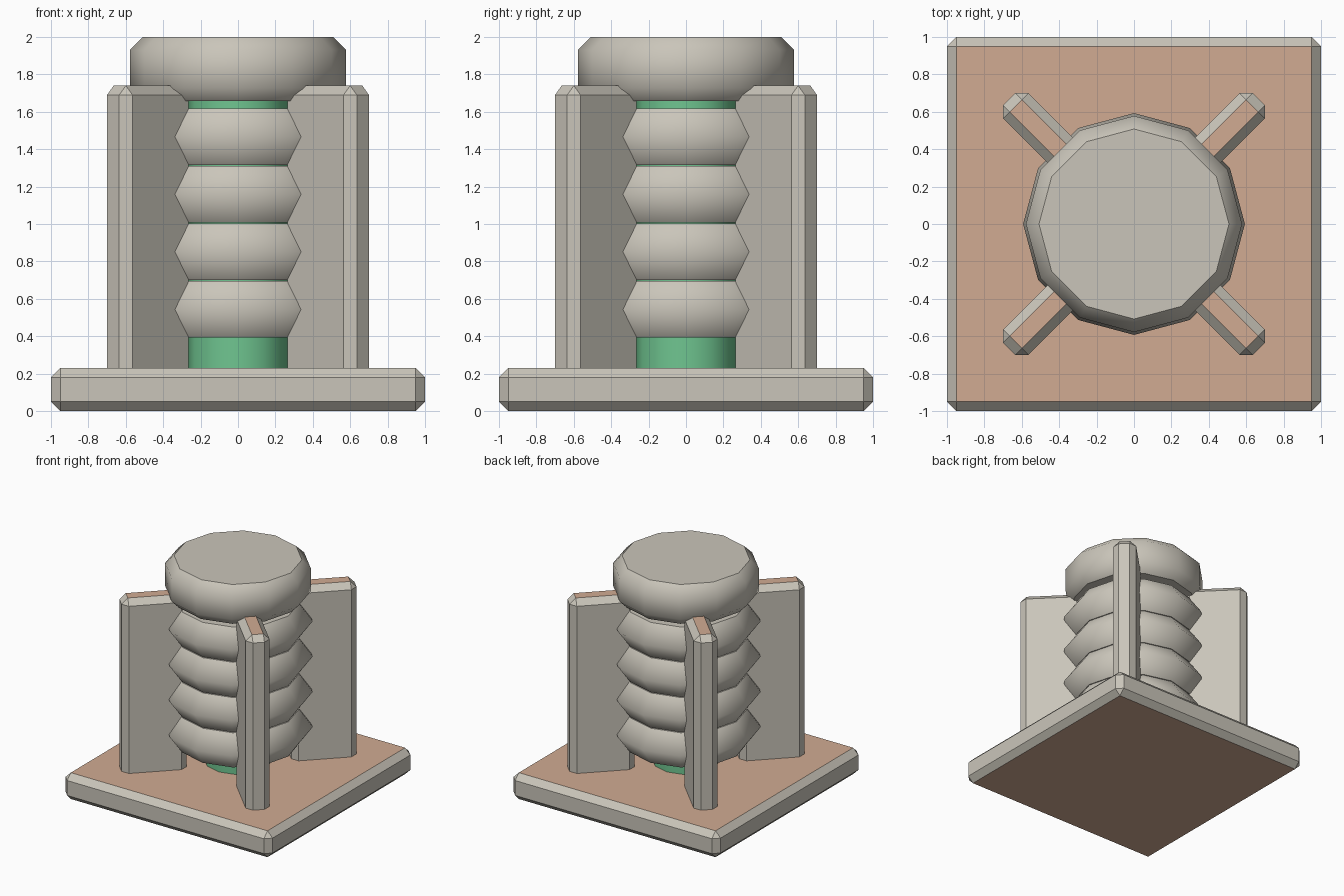
import bpy, bmesh, math
from mathutils import Matrix

if "Cube" in bpy.data.objects:
    bpy.data.objects.remove(bpy.data.objects["Cube"])


def material(name, rgb):
    m = bpy.data.materials.new(name)
    m.diffuse_color = (*rgb, 1)
    m.use_nodes = True
    m.node_tree.nodes["Principled BSDF"].inputs["Base Color"].default_value = m.diffuse_color
    return m


GREY = material("warm_grey", (0.59, 0.56, 0.49))
SALMON = material("salmon", (0.64, 0.41, 0.29))
GREEN = material("green", (0.16, 0.56, 0.28))


def finish(bm, name, mats):
    bmesh.ops.recalc_face_normals(bm, faces=bm.faces)
    me = bpy.data.meshes.new(name)
    bm.to_mesh(me)
    bm.free()
    for m in mats:
        me.materials.append(m)
    ob = bpy.data.objects.new(name, me)
    bpy.context.collection.objects.link(ob)
    return ob


def chamfered_box(name, lo, hi, c, turn=0.0):
    """Box with chamfered edges; large flat top and bottom are salmon."""
    bm = bmesh.new()
    bmesh.ops.create_cube(bm, size=1)
    for v in bm.verts:
        v.co = [lo[i] if v.co[i] < 0 else hi[i] for i in range(3)]
    bmesh.ops.bevel(bm, geom=bm.edges[:], offset=c, segments=1,
                    affect='EDGES', profile=0.5)
    bm.normal_update()
    for f in bm.faces:
        f.material_index = 1 if abs(f.normal.z) > 0.9 else 0
    bm.transform(Matrix.Rotation(turn, 4, 'Z'))
    return finish(bm, name, [GREY, SALMON])


def lathe(name, profile, mat, sides=12):
    """Stack of 12-sided rings: smooth sides, flat ends."""
    bm = bmesh.new()
    rings = []
    for r, z in profile:
        rings.append([bm.verts.new((r * math.cos(a), r * math.sin(a), z))
                      for a in (2 * math.pi * i / sides for i in range(sides))])
    for a, b in zip(rings, rings[1:]):
        for i in range(sides):
            j = (i + 1) % sides
            bm.faces.new((a[i], a[j], b[j], b[i])).smooth = True
    # the flat ends share no smoothing with the sides
    ends = [bm.faces.new(rings[0][::-1]), bm.faces.new(rings[-1])]
    for f in ends:
        for e in f.edges:
            e.smooth = False
    return finish(bm, name, [mat])


# square base plate
chamfered_box("base_plate", (-1, -1, 0), (1, 1, 0.23), 0.05)

# four diagonal upright fins
for k in range(4):
    chamfered_box(f"fin_{k + 1}", (0.42, -0.096, 0.12), (0.944, 0.096, 1.74),
                  0.05, math.radians(45 + 90 * k))

# inner column
lathe("core_column", [(0.268, 0.2), (0.268, 1.7)], GREEN)

# four bellows ribs
for k in range(4):
    z = 0.543 + 0.308 * k
    lathe(f"bellows_rib_{k + 1}",
          [(0.485, z - 0.151), (0.593, z), (0.485, z + 0.151)], GREY)

# chamfered top cap
lathe("top_cap", [(0.508, 1.657), (0.578, 1.727), (0.578, 1.93), (0.508, 2.0)], GREY)
